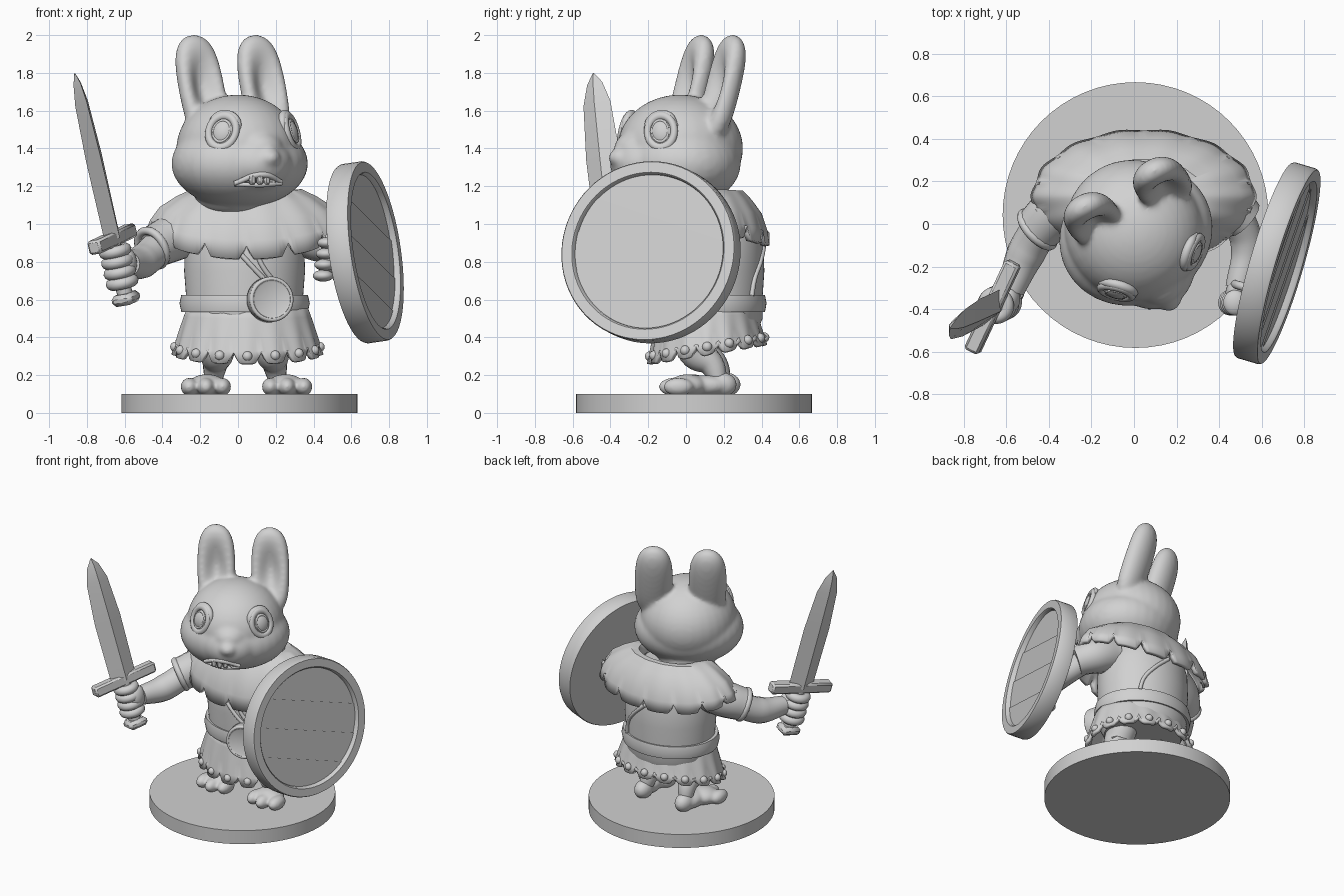
import bpy, bmesh, math
from math import sin, cos, pi, radians
from mathutils import Matrix, Vector

cube = bpy.data.objects.get("Cube")
if cube:
    bpy.data.objects.remove(cube)

GREY = (0.64, 0.64, 0.64, 1)
grey = bpy.data.materials.new("plain grey")
grey.use_nodes = True
grey.diffuse_color = GREY
grey.node_tree.nodes["Principled BSDF"].inputs["Base Color"].default_value = GREY
parts = []


def add(name, bm, matrix=Matrix()):
    bmesh.ops.recalc_face_normals(bm, faces=bm.faces)
    me = bpy.data.meshes.new(name)
    bm.to_mesh(me)
    bm.free()
    me.materials.append(grey)
    ob = bpy.data.objects.new(name, me)
    ob.matrix_world = matrix
    bpy.context.collection.objects.link(ob)
    parts.append(ob)
    return ob


def frame(origin, x, y, z):
    m = Matrix((x, y, z)).transposed().to_4x4()
    m.translation = origin
    return m


def facing(origin, normal):
    return Matrix.Translation(origin) @ Vector(normal).to_track_quat('Z', 'Y').to_matrix().to_4x4()


def ball(bm, c, r):
    m = Matrix.Translation(c) @ Matrix.Diagonal((*r, 1))
    return bmesh.ops.create_uvsphere(bm, u_segments=32, v_segments=20, radius=1, matrix=m)["verts"]


def blend(ob, voxel):
    rm = ob.modifiers.new("merge", 'REMESH')
    rm.mode, rm.voxel_size, rm.use_smooth_shade = 'VOXEL', voxel, True
    sm = ob.modifiers.new("soften", 'SMOOTH')
    sm.factor, sm.iterations = 0.5, 12


def balls(name, items, matrix=Matrix()):
    bm = bmesh.new()
    for c, r in items:
        ball(bm, c, r)
    return add(name, bm, matrix)


def box(name, size, matrix, bevel=0.008):
    bm = bmesh.new()
    bmesh.ops.create_cube(bm, size=1, matrix=Matrix.Diagonal((*size, 1)))
    bmesh.ops.bevel(bm, geom=bm.edges[:], offset=bevel, segments=1, affect='EDGES')
    return add(name, bm, matrix)


def lathe(name, prof, c=(0, 0), ratio=1, n=64, tweak=None, thick=0, closed=False, matrix=Matrix()):
    bm = bmesh.new()
    rings = []
    for i, (r, z) in enumerate(prof):
        ring = []
        for k in range(n):
            a = 2 * pi * k / n
            dr, dz = tweak(a, i / (len(prof) - 1)) if tweak else (0, 0)
            ring.append(bm.verts.new((c[0] + (r + dr) * cos(a), c[1] + (r + dr) * ratio * sin(a), z + dz)))
        rings.append(ring)
    pairs = list(zip(rings, rings[1:])) + ([(rings[-1], rings[0])] if closed else [])
    for p, q in pairs:
        for k in range(n):
            j = (k + 1) % n
            bm.faces.new((p[k], p[j], q[j], q[k]))
    if not closed and not thick:
        bm.faces.new(rings[0])
        bm.faces.new(rings[-1])
    ob = add(name, bm, matrix)
    if thick:
        s = ob.modifiers.new("thickness", 'SOLIDIFY')
        s.thickness, s.offset = thick, -1
    return ob


def torus(name, major, minor, matrix, squash=1):
    prof = [(major + minor * cos(t * pi / 5), minor * sin(t * pi / 5)) for t in range(10)]
    return lathe(name, prof, ratio=squash, n=40, closed=True, matrix=matrix)


def tube(name, pts, radii, matrix=Matrix()):
    cu = bpy.data.curves.new(name, 'CURVE')
    cu.dimensions, cu.bevel_depth, cu.bevel_resolution = '3D', 1, 6
    cu.use_fill_caps, cu.resolution_u = True, 8
    sp = cu.splines.new('BEZIER')
    sp.bezier_points.add(len(pts) - 1)
    for bp, p, r in zip(sp.bezier_points, pts, radii):
        bp.co, bp.radius = p, r
        bp.handle_left_type = bp.handle_right_type = 'AUTO'
    cu.materials.append(grey)
    ob = bpy.data.objects.new(name, cu)
    ob.matrix_world = matrix
    bpy.context.collection.objects.link(ob)
    bpy.ops.object.select_all(action='DESELECT')
    ob.select_set(True)
    bpy.context.view_layer.objects.active = ob
    bpy.ops.object.convert(target='MESH')
    parts.append(bpy.context.view_layer.objects.active)


# Round base
lathe("base", [(0.625, 0), (0.625, 0.1)], (0.007, 0.042))

# Torso, belt, ragged skirt and hooded cape
BODY = (0.035, 0.13)
lathe("torso", [(0.27, 0.42), (0.31, 0.5), (0.31, 0.62), (0.32, 0.75), (0.315, 0.9), (0.28, 1.02), (0.18, 1.14)], BODY, 0.89)
lathe("belt", [(0.3, 0.54), (0.335, 0.535), (0.345, 0.58), (0.335, 0.625), (0.3, 0.62)], BODY, 0.86, closed=True)


def notch(a, count, width):
    f = (a / (2 * pi) * count) % 1
    return max(0, 1 - abs(f - 0.5) / width)


def skirt_hem(a, t):
    return 0.008 * t * cos(a * 16), t * (0.045 + 0.05 * sin(a)) + (0.065 * notch(a, 16, 0.22) if t == 1 else 0)


lathe("skirt", [(0.315, 0.57), (0.335, 0.5), (0.36, 0.41), (0.38, 0.33), (0.395, 0.265)],
      (0.05, 0.112), 0.79, 160, skirt_hem, 0.025)
balls("skirt_studs", [((0.05 + 0.383 * cos(a), 0.112 + 0.303 * sin(a), 0.35 + 0.05 * sin(a)), (0.026,) * 3)
                      for a in [2 * pi * k / 16 for k in range(16)]])


def cape_hem(a, t):
    drop = 0.15 if sin(a) < 0 else 0.08
    return 0.007 * t * cos(a * 14), -drop * t * t * abs(sin(a)) ** 1.3 + (0.07 * notch(a, 14, 0.17) if t == 1 else 0)


lathe("cape", [(0.2, 1.12), (0.23, 1.18), (0.29, 1.185), (0.37, 1.145), (0.455, 1.09), (0.505, 1.02), (0.525, 0.965)],
      (0.045, 0.13), 0.6, 168, cape_hem, 0.03)


# Straps and round pouch at the belt
def on_torso(deg, z):
    a = radians(deg)
    return (BODY[0] + 0.32 * cos(a), BODY[1] + 0.285 * sin(a), z)


for path in ([(-100, 0.88), (-82, 0.77), (-66, 0.68)], [(-80, 0.86), (-72, 0.77), (-60, 0.69)],
             [(88, 0.9), (68, 0.8), (55, 0.71), (50, 0.62)]):
    tube("strap", [on_torso(*p) for p in path], [0.013] * len(path))
POUCH = facing((0.17, -0.165, 0.6), (0.25, -1, 0.05))
lathe("pouch", [(0.1, -0.06), (0.12, -0.03), (0.12, 0.03), (0.1, 0.04), (0.09, 0.035)], matrix=POUCH)
torus("pouch_rim", 0.108, 0.012, POUCH @ Matrix.Translation((0, 0, 0.03)))

# Legs with long three-toed feet
for side, x, dx, y in (("right", -0.11, -0.06, 0.02), ("left", 0.18, 0.08, 0)):
    tube(side + "_leg", [(x, 0.1, 0.46), (x, 0.05 + y, 0.34), (x + dx * 0.2, 0.14 + y, 0.25), (x + dx * 0.4, 0.18 + y, 0.14)],
         [0.1, 0.1, 0.065, 0.04])
    toe = [((x + dx + k * 0.088, -0.065 + 0.025 * abs(k) + y, 0.138), (0.046, 0.08, 0.048)) for k in (-1, 0, 1)]
    blend(balls(side + "_foot", [((x + dx * 0.4, 0.19 + y, 0.15), (0.06, 0.08, 0.065)),
                                 ((x + dx * 0.6, 0.1 + y, 0.145), (0.07, 0.13, 0.055)),
                                 ((x + dx * 0.9, 0.01 + y, 0.145), (0.1, 0.1, 0.06))] + toe), 0.009)

# Head turned toward its left, growing into two blunt hollowed ears
HEAD = Matrix.Translation((0, -0.03, 0)) @ Matrix.Rotation(radians(27), 4, 'Z')
bm = bmesh.new()
for c, r in [((0, 0, 1.4), (0.325, 0.335, 0.285)), ((0, -0.02, 1.32), (0.37, 0.33, 0.235)),
             ((0, -0.19, 1.32), (0.2, 0.205, 0.16)), ((0, -0.2, 1.4), (0.14, 0.18, 0.11)),
             ((0, -0.365, 1.35), (0.06, 0.055, 0.05)), ((0, 0.06, 1.15), (0.2, 0.2, 0.12))]:
    ball(bm, c, r)
for s in (-1, 1):
    place = (Matrix.Translation((0.035 + 0.183 * s, 0.13, 1.715)) @ Matrix.Rotation(radians(-17), 4, 'X')
             @ Matrix.Rotation(radians(-3), 4, 'Y'))
    for v in ball(bm, (0, 0, 0), (1, 1, 1)):
        x, y, z = v.co
        if y < 0:
            y *= 1 - 1.15 * math.exp(-((x * x + z * z) / 0.4))
        fat = 1 + 0.35 * z * z
        v.co = place @ Vector((0.13 * x * fat, 0.092 * y * fat, 0.3 * z))
blend(add("head", bm, HEAD), 0.013)

# Eyes with rims and heavy lids
for s, side in ((-1, "right"), (1, "left")):
    a = radians(43 * s)
    out = Vector((sin(a), -cos(a), 0.25)).normalized()
    eye = HEAD @ facing(Vector((0.3 * sin(a), -0.3 * cos(a), 1.49)), out) @ Matrix.Rotation(radians(14 * s), 4, 'Z')
    balls(side + "_eye", [((0, 0, -0.03), (0.075, 0.085, 0.06))], eye)
    torus(side + "_eye_rim", 0.074, 0.02, eye @ Matrix.Diagonal((1, 1.18, 1, 1)))
    torus(side + "_iris", 0.045, 0.006, eye @ Matrix.Translation((0, 0, 0.014)), 1.3)
    tube(side + "_eyelid", [(0.088 * cos(t), 0.097 * sin(t), -0.01) for t in [radians(d) for d in (5, 50, 90, 130, 175)]],
         [0.01, 0.021, 0.023, 0.021, 0.01], eye)

# Mouth with crooked teeth
tube("upper_lip", [(-0.17, -0.29, 1.215), (-0.04, -0.368, 1.262), (0.08, -0.35, 1.222)], [0.012, 0.018, 0.012], HEAD)
tube("lower_lip", [(-0.17, -0.285, 1.21), (-0.04, -0.352, 1.208), (0.08, -0.35, 1.215)], [0.01, 0.014, 0.012], HEAD)
for k in range(4):
    box("tooth", (0.033, 0.03, 0.05), HEAD @ Matrix.Translation((-0.095 + 0.04 * k, -0.352 - 0.012 * (k in (1, 2)), 1.235)))

# Sleeves and arms
tube("right_sleeve", [(-0.22, 0.12, 0.97), (-0.36, 0.06, 0.92), (-0.46, -0.03, 0.87)], [0.13, 0.125, 0.112])
tube("right_arm", [(-0.42, 0.01, 0.88), (-0.51, -0.14, 0.8), (-0.58, -0.31, 0.79)], [0.09, 0.09, 0.065])
torus("right_cuff", 0.1, 0.022, facing((-0.455, -0.025, 0.872), (-0.7, -0.65, -0.4)))
tube("left_sleeve", [(0.3, 0.12, 0.97), (0.43, 0.1, 0.92), (0.52, 0.02, 0.88)], [0.13, 0.12, 0.1])
tube("left_arm", [(0.48, 0.05, 0.88), (0.53, -0.1, 0.82), (0.49, -0.3, 0.82)], [0.08, 0.075, 0.06])
balls("right_palm", [((-0.59, -0.35, 0.79), (0.055, 0.07, 0.085))])
balls("left_hand", [((0.48, -0.33, 0.82), (0.05, 0.07, 0.09))]
      + [((0.475 - 0.008 * k, -0.37, 0.9 - 0.058 * k), (0.055, 0.06, 0.031)) for k in range(4)])

# Sword: local x is blade width, y thickness, z toward the tip
d = Vector((-0.2, -0.1, 0.88)).normalized()
w = Vector((0.45, 0.89, 0))
w = (w - d * w.dot(d)).normalized()
SWORD = frame((-0.665, -0.39, 0.92), w, d.cross(w), d)
bm = bmesh.new()
rings = [[bm.verts.new(p) for p in ((b, 0, z), (0, t, z), (-b, 0, z), (0, -t, z))]
         for b, t, z in ((0.095, 0.045, 0), (0.1, 0.04, 0.45), (0.08, 0.032, 0.74), (0.045, 0.02, 0.85), (0.003, 0.002, 0.907))]
for p, q in zip(rings, rings[1:]):
    for k in range(4):
        bm.faces.new((p[k], p[k - 1], q[k - 1], q[k]))
bm.faces.new(rings[0])
bm.faces.new(rings[-1])
add("blade", bm, SWORD)
box("guard", (0.47, 0.075, 0.075), SWORD, 0.012)
lathe("grip", [(0.042, -0.32), (0.038, 0)], n=16, matrix=SWORD)
box("pommel", (0.14, 0.12, 0.06), SWORD @ Matrix.Translation((0, 0, -0.325)), 0.02)
for k in range(4):
    torus("right_finger", 0.056, 0.032, SWORD @ Matrix.Translation((0, 0, -0.065 - 0.057 * k)))

# Shield: local x is sideways, y up, z outward
n = Vector((0.95, -0.28, 0.14)).normalized()
u = Vector((0.283, 0.96, 0)).normalized()
u = (u - n * u.dot(n)).normalized()
SHIELD = frame((0.672, -0.185, 0.85), u, n.cross(u), n)
lathe("shield_rim", [(0.4, -0.06), (0.475, -0.06), (0.48, -0.05), (0.48, 0.05), (0.475, 0.06), (0.42, 0.06), (0.412, 0.05)],
      n=72, closed=True, matrix=SHIELD)
lathe("shield_back", [(0.41, -0.06), (0.41, 0.025)], n=72, matrix=SHIELD)
# Shallow overlapping planks on the shield face
edges = [-0.41, -0.22, -0.02, 0.18, 0.41]
for lo, hi in zip(edges, edges[1:]):
    bm = bmesh.new()
    t0, t1 = math.asin(lo / 0.41), math.asin(hi / 0.41)
    arc = [t0 + (t1 - t0) * k / 12 for k in range(13)]
    outline = [(cos(t), t) for t in arc] + [(-cos(t), t) for t in reversed(arc)]
    bm.faces.new([bm.verts.new((0.41 * c, 0.41 * sin(t), 0.028 + 0.006 * (0.41 * sin(t) - lo) / (hi - lo))) for c, t in outline])
    bmesh.ops.remove_doubles(bm, verts=bm.verts, dist=0.0005)
    bm.normal_update()
    add("shield_plank", bm, SHIELD @ Matrix.Rotation(radians(-18), 4, 'Z'))
tube("shield_handle", [(-0.15, 0.14, -0.06), (-0.15, 0.1, -0.13), (-0.15, -0.12, -0.13), (-0.15, -0.16, -0.06)], [0.02] * 4, SHIELD)

# Smooth rounded forms while keeping hard edges crisp
bpy.ops.object.select_all(action='DESELECT')
for ob in parts:
    ob.select_set(True)
bpy.context.view_layer.objects.active = parts[0]
bpy.ops.object.shade_smooth_by_angle(angle=radians(38))
